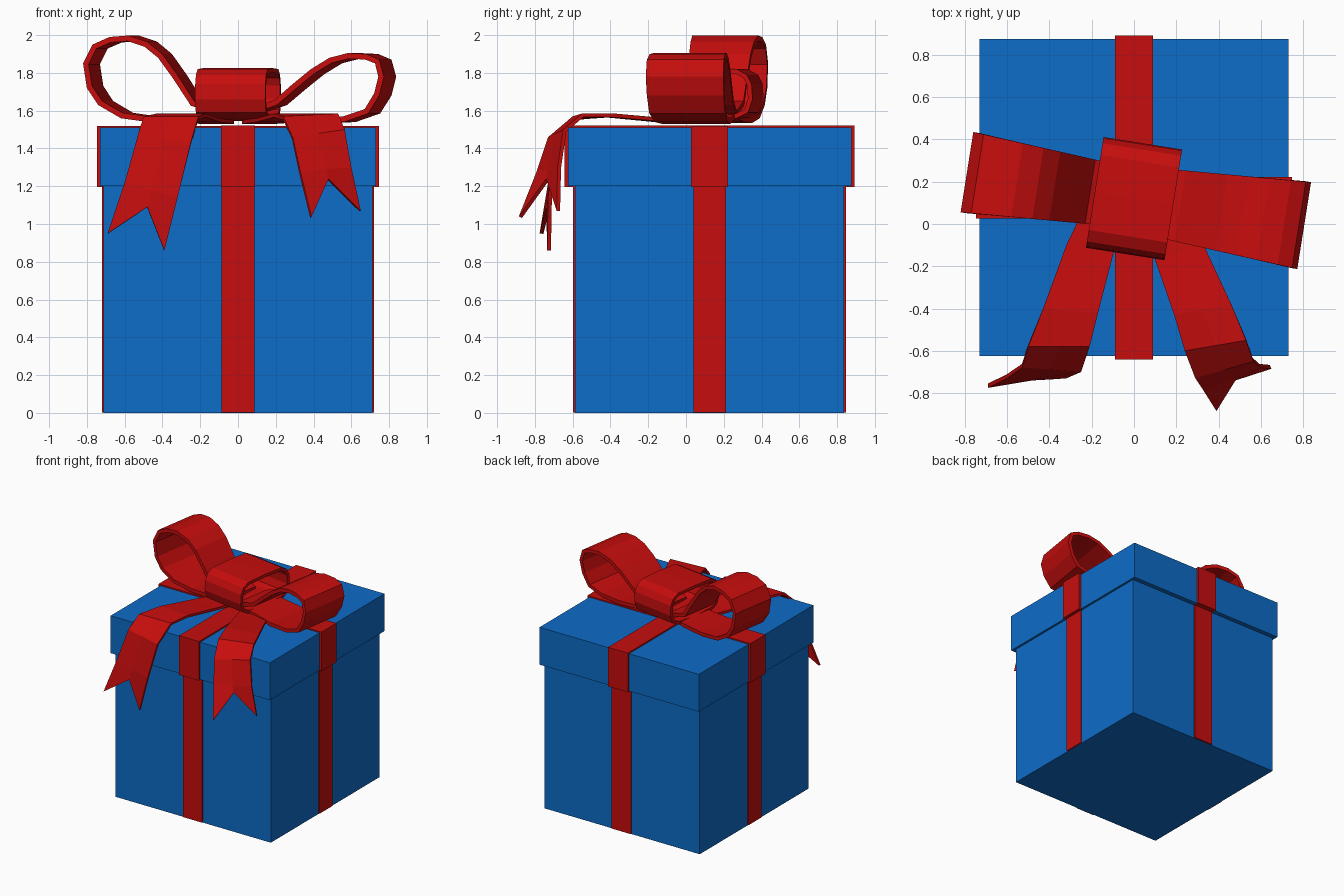
import bpy, math
from mathutils import Vector, Matrix


def material(name, rgb):
    m = bpy.data.materials.new(name)
    m.diffuse_color = (*rgb, 1)
    return m


BLUE = material("blue paper", (0.004, 0.15, 0.58))
RED = material("red ribbon", (0.57, 0.004, 0.004))
CY = 0.125  # centre of the box in y


def add_mesh(name, verts, faces, mat):
    me = bpy.data.meshes.new(name)
    me.from_pydata(verts, [], faces)
    me.materials.append(mat)
    ob = bpy.data.objects.new(name, me)
    bpy.context.collection.objects.link(ob)
    return ob


def box(name, hx, hy, z0, z1, mat):
    v = [(x * hx, CY + y * hy, z) for z in (z0, z1)
         for x, y in ((-1, -1), (1, -1), (1, 1), (-1, 1))]
    f = [(3, 2, 1, 0), (4, 5, 6, 7)]
    f += [(i, (i + 1) % 4, (i + 1) % 4 + 4, i + 4) for i in range(4)]
    return add_mesh(name, v, f, mat)


def strip(name, rows, closed, thickness):
    """Ribbon from rows of points, given a thickness."""
    n, k = len(rows), len(rows[0])
    verts = [p for r in rows for p in r]
    faces = []
    for i in range(n if closed else n - 1):
        j = (i + 1) % n
        faces += [(i * k + c, i * k + c + 1, j * k + c + 1, j * k + c)
                  for c in range(k - 1)]
    ob = add_mesh(name, verts, faces, RED)
    s = ob.modifiers.new("thickness", "SOLIDIFY")
    s.thickness = thickness
    s.offset = -1
    return ob


# box, lid and the ribbons wrapped round them
box("box_body", 0.712, 0.712, 0, 1.22, BLUE)
box("lid", 0.73, 0.75, 1.2, 1.51, BLUE)
box("body_ribbon_front_back", 0.088, 0.722, 0.003, 1.21, RED)
box("body_ribbon_sides", 0.72, 0.086, 0.003, 1.21, RED)
box("lid_ribbon_front_back", 0.091, 0.767, 1.197, 1.522, RED)
box("lid_ribbon_sides", 0.747, 0.098, 1.197, 1.520, RED)

# the bow is turned slightly on the lid
TURN = Matrix.Translation((0, 0.12, 0)) @ Matrix.Rotation(math.radians(-9), 4, "Z")

# knot: band wrapped round the middle, profile in y-z
knot = [(-0.265, 1.66), (-0.26, 1.74), (-0.235, 1.79), (-0.18, 1.82), (0, 1.825),
        (0.18, 1.82), (0.235, 1.79), (0.26, 1.74), (0.265, 1.66), (0.24, 1.59),
        (0.18, 1.56), (0, 1.545), (-0.18, 1.56), (-0.24, 1.59)]
strip("bow_knot", [[TURN @ Vector((x, y, z)) for x in (-0.188, 0.188)]
                   for y, z in knot], True, 0.025)

# loops: teardrop profiles in x-z, counter-clockwise, widening outwards
left = [(-0.05, 1.60), (-0.21, 1.65), (-0.30, 1.79), (-0.38, 1.90), (-0.46, 1.965),
        (-0.56, 1.998), (-0.66, 1.99), (-0.75, 1.95), (-0.80, 1.85), (-0.78, 1.72),
        (-0.72, 1.63), (-0.60, 1.56), (-0.42, 1.535), (-0.22, 1.54), (-0.05, 1.56)]
right = [(0.05, 1.56), (0.25, 1.545), (0.42, 1.53), (0.60, 1.54), (0.73, 1.585),
         (0.79, 1.68), (0.815, 1.78), (0.79, 1.87), (0.72, 1.90), (0.62, 1.905),
         (0.52, 1.88), (0.42, 1.82), (0.32, 1.74), (0.22, 1.655), (0.05, 1.60)]
for name, prof, base in (("left_loop", left, 0.14), ("right_loop", right, 0.155)):
    rows = []
    for x, z in prof:
        w = base + 0.065 * abs(x)
        rows.append([TURN @ Vector((x, s * w, z)) for s in (-1, 1)])
    strip(name, rows, False, 0.03)


# tails: left and right edges draped over the lid, with a notched end
def tail(name, lefts, rights, notch):
    rows = []
    for a, b in zip(lefts, rights):
        a, b = Vector(a), Vector(b)
        rows.append([a, (a + b) / 2, b])
    rows[-1][1] = Vector(notch)
    rows.reverse()
    strip(name, rows, False, 0.02)


tail("left_tail",
     [(-0.20, 0.15, 1.55), (-0.32, -0.10, 1.56), (-0.43, -0.40, 1.585),
      (-0.50, -0.58, 1.57), (-0.53, -0.68, 1.47), (-0.60, -0.73, 1.22),
      (-0.69, -0.775, 0.95)],
     [(-0.02, 0.10, 1.55), (-0.10, -0.15, 1.56), (-0.17, -0.42, 1.585),
      (-0.21, -0.58, 1.57), (-0.25, -0.70, 1.43), (-0.32, -0.73, 1.14),
      (-0.39, -0.735, 0.86)],
     (-0.48, -0.74, 1.09))
tail("right_tail",
     [(0.02, 0.10, 1.55), (0.10, -0.17, 1.56), (0.19, -0.43, 1.585),
      (0.24, -0.60, 1.57), (0.29, -0.73, 1.46), (0.33, -0.79, 1.28),
      (0.39, -0.885, 1.04)],
     [(0.20, 0.15, 1.55), (0.33, -0.10, 1.56), (0.46, -0.38, 1.585),
      (0.53, -0.55, 1.585), (0.565, -0.65, 1.50), (0.60, -0.68, 1.30),
      (0.65, -0.685, 1.07)],
     (0.48, -0.74, 1.24))
